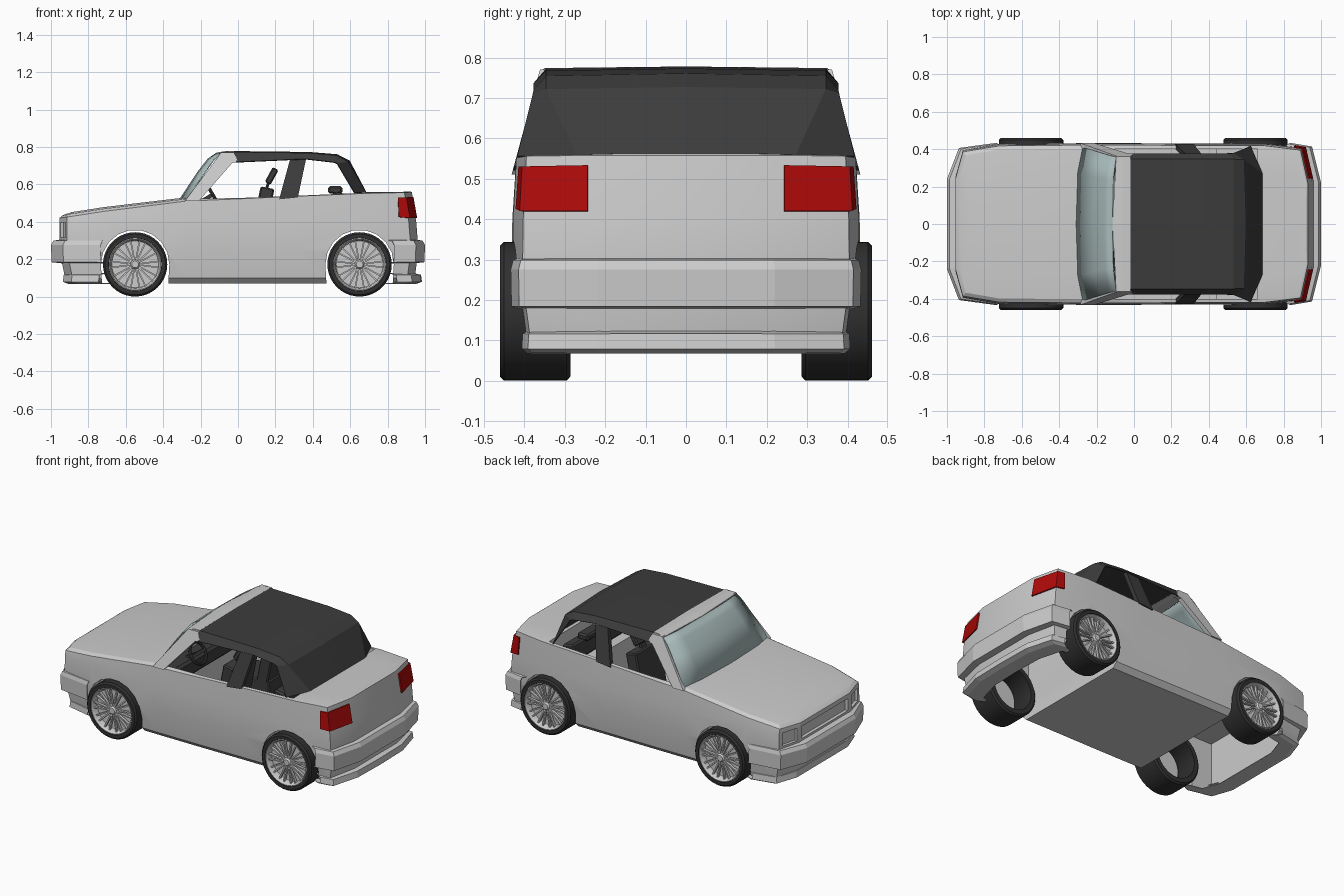
import bpy, bmesh
from math import sin, cos, pi, radians
from mathutils import Matrix, Vector, Euler

if "Cube" in bpy.data.objects:
    bpy.data.objects.remove(bpy.data.objects["Cube"])


def material(name, rgb):
    m = bpy.data.materials.new(name)
    m.diffuse_color = (*rgb, 1)
    m.use_nodes = True
    m.node_tree.nodes["Principled BSDF"].inputs["Base Color"].default_value = m.diffuse_color
    return m


DARK = material("dark fabric", (0.045, 0.045, 0.045))
RUBBER = material("rubber", (0.03, 0.03, 0.03))
RED = material("red lens", (0.42, 0.003, 0.003))
GLASS = material("tinted glass", (0.40, 0.50, 0.50))


def finish(name, bm, mat=None, mirror=False, thick=0):
    bmesh.ops.remove_doubles(bm, verts=bm.verts, dist=1e-5)
    bmesh.ops.recalc_face_normals(bm, faces=bm.faces)
    me = bpy.data.meshes.new(name)
    bm.to_mesh(me)
    bm.free()
    if mat:
        me.materials.append(mat)
    ob = bpy.data.objects.new(name, me)
    bpy.context.collection.objects.link(ob)
    if mirror:
        mod = ob.modifiers.new("mirror", 'MIRROR')
        mod.use_axis = (False, True, False)
    if thick:
        mod = ob.modifiers.new("thickness", 'SOLIDIFY')
        mod.thickness, mod.offset = thick, 0
    return ob


def surf(name, rows, mat=None, mirror=False, thick=0, cap=False):
    """Quad surface through rows of points; cap closes mirrored end sections."""
    bm = bmesh.new()
    g = [[bm.verts.new(p) for p in r] for r in rows]
    for a, b in zip(g, g[1:]):
        for j in range(len(a) - 1):
            bm.faces.new((a[j], a[j + 1], b[j + 1], b[j]))
    if cap:
        for r in (g[0], g[-1]):
            n = len(r) - 1
            for i in range(n // 2 - 1):
                bm.faces.new((r[i], r[i + 1], r[n - 2 - i], r[n - 1 - i]))
    return finish(name, bm, mat, mirror, thick)


def prism(name, pts, y_out, y_in, mat=None, mirror=False):
    """Side-view outline extruded between two y functions of z."""
    bm = bmesh.new()
    a = [bm.verts.new((x, y_out(z), z)) for x, z in pts]
    b = [bm.verts.new((x, y_in(z), z)) for x, z in pts]
    bm.faces.new(a)
    bm.faces.new(b)
    for i in range(len(a)):
        k = (i + 1) % len(a)
        bm.faces.new((a[i], a[k], b[k], b[i]))
    return finish(name, bm, mat, mirror)


def boxes(name, specs, mat=None, bevel=0):
    bm = bmesh.new()
    for c, s, r in specs:
        bmesh.ops.create_cube(bm, size=1, matrix=Matrix.LocRotScale(Vector(c), Euler(r), Vector(s)))
    ob = finish(name, bm, mat)
    if bevel:
        ob.modifiers.new("bevel", 'BEVEL').width = bevel
    return ob


def span(name, lo, hi):
    c = [(a + b) / 2 for a, b in zip(lo, hi)]
    return boxes(name, [(c, [b - a for a, b in zip(lo, hi)], (0, 0, 0))])


def lathe(name, prof, mat=None, n=40):
    rows = [[(r * cos(2 * pi * i / n), y, r * sin(2 * pi * i / n)) for r, y in prof] for i in range(n)]
    return surf(name, rows + rows[:1], mat)


def activate(ob):
    bpy.ops.object.select_all(action='DESELECT')
    ob.select_set(True)
    bpy.context.view_layer.objects.active = ob


def smooth(ob, degrees):
    activate(ob)
    bpy.ops.object.shade_smooth_by_angle(angle=radians(degrees))


def carve(target, cutter):
    cutter.hide_render = True
    mod = target.modifiers.new("cut", 'BOOLEAN')
    mod.operation, mod.solver, mod.object = 'DIFFERENCE', 'EXACT', cutter
    activate(target)
    bpy.ops.object.modifier_apply(modifier=mod.name)
    bpy.data.objects.remove(cutter)


# Body: lofted sections (x, half width, edge height, crown height)
stations = [(-.955, .25, .42, .44), (-.915, .395, .425, .452), (-.72, .428, .455, .478),
            (-.28, .432, .51, .53), (0, .432, .522, .53), (.3, .43, .536, .54),
            (.69, .43, .552, .558), (.925, .405, .556, .56), (.965, .225, .558, .563)]
front_dx = [.04, .03, 0, 0, 0, .015, .03]
rear_dx = [-.02, -.02, 0, -.012, -.035, -.04, -.045]
rows = []
for x, w, ze, zc in stations:
    dx = front_dx if x < -.9 else rear_dx if x > .9 else [0] * 7
    half = [(w - .05, .07), (w - .02, .10), (w, .25), (w - .002, .40), (w - .01, ze),
            (w * .93, ze + (zc - ze) * .6), (w * .65, zc)]
    sec = [(x + d, y, z) for d, (y, z) in zip(dx, half)]
    sec += [(px, -y, z) for px, y, z in reversed(sec)]
    rows.append(sec + sec[:1])
body = surf("car_body", rows, cap=True)

# Cabin opening, hollow underside, wheel arches, grille and headlight recesses
WHEELS_X = (-.55, .65)
carve(body, span("cabin_cutter", (-.26, -.4, .12), (.44, .4, .9)))
carve(body, span("rear_cabin_cutter", (.43, -.4, .46), (.66, .4, .9)))
carve(body, span("front_cavity_cutter", (-.87, -.36, -.1), (-.375, .36, .40)))
carve(body, span("rear_cavity_cutter", (.475, -.36, -.1), (.90, .36, .42)))
for wx in WHEELS_X:
    arch = [(wx + .183 * cos(pi * i / 9), .172 + .185 * sin(pi * i / 9)) for i in range(10)]
    arch += [(wx - .17, -.05), (wx + .17, -.05)]
    carve(body, prism("arch_cutter", arch, lambda z: .6, lambda z: -.6))
carve(body, boxes("grille_cutter", [((-.955, 0, .355), (.04, .45, .075), (0, 0, 0))]))
for s in (1, -1):
    carve(body, boxes("headlight_cutter", [((-.936, s * .318, .355), (.035, .105, .08), (0, 0, -s * .269))]))
smooth(body, 14)

# Bumpers and lower lips: strips wrapped round the ends
def wrap_strip(name, path, section):
    return surf(name, [[(x * (1 - d), y * (1 - d), z) for x, y in path] for d, z in section], mirror=True, thick=.004)

bumper_section = [(.06, .305), (.012, .297), (0, .275), (.003, .185), (.07, .178)]
lip_section = [(.05, .125), (.005, .115), (0, .08), (.03, .07), (.12, .07)]
wrap_strip("front_bumper", [(-.998, 0), (-.998, .24), (-.935, .405), (-.735, .432)], bumper_section)
wrap_strip("rear_bumper", [(.998, 0), (.998, .22), (.95, .413), (.835, .432)], bumper_section)
wrap_strip("front_lip", [(-.935, 0), (-.935, .25), (-.89, .38), (-.745, .412)], lip_section)
wrap_strip("rear_lip", [(.982, 0), (.977, .22), (.93, .39), (.85, .405)], lip_section)

# Tail lights wrapping the rear corners
surf("tail_light", [[(.954, .243, .42), (.916, .409, .42), (.86, .418, .425)],
                    [(.934, .243, .533), (.898, .403, .53), (.855, .411, .53)]], RED, mirror=True, thick=.008)

# Windshield, its frame and the pillars
glass = surf("windshield", [[(-.31, 0, .52), (-.302, .28, .52), (-.275, .412, .515)],
                            [(-.215, 0, .665), (-.208, .25, .665), (-.18, .382, .66)],
                            [(-.16, 0, .735), (-.153, .24, .735), (-.13, .367, .73)],
                            [(-.115, 0, .766), (-.11, .24, .766), (-.095, .358, .763)]],
             GLASS, mirror=True, thick=.006)
smooth(glass, 35)
surf("windshield_header", [[(-.115, 0, .766), (-.095, .358, .763)],
                           [(-.065, 0, .774), (-.055, .35, .77)],
                           [(-.02, 0, .774), (-.02, .345, .769)]], mirror=True, thick=.008)
lean = lambda z: .421 - (z - .55) * .27
lean_in = lambda z: lean(z) - .028
prism("windshield_pillar", [(-.285, .51), (-.21, .51), (-.03, .715), (.0, .72), (-.02, .77), (-.09, .77)],
      lean, lean_in, mirror=True)
prism("middle_pillar", [(.22, .52), (.32, .53), (.365, .74), (.28, .74)], lean, lean_in, DARK, True)

# Fabric roof with rails and rear corners
surf("soft_top", [[(-.02, 0, .775), (-.02, .345, .77), (-.01, .375, .718)],
                  [(.38, 0, .77), (.38, .345, .765), (.36, .375, .735)],
                  [(.53, 0, .758), (.53, .345, .752), (.515, .375, .717)],
                  [(.595, 0, .725), (.585, .345, .72), (.53, .377, .71)],
                  [(.685, 0, .555), (.685, .27, .555), (.622, .416, .555)]], DARK, mirror=True, thick=.006)

# Interior
for side, y in (("left", -.2), ("right", .2)):
    boxes(side + "_seat", [((.03, y, .26), (.26, .24, .14), (0, -.08, 0)),
                           ((.125, y, .42), (.075, .24, .33), (0, .2, 0)),
                           ((.18, y, .645), (.035, .13, .09), (0, .5, 0)),
                           ((.155, y, .585), (.015, .06, .06), (0, .35, 0))], DARK, .012)
boxes("rear_seat", [((.54, 0, .505), (.08, .76, .10), (0, .2, 0))]
      + [((.52, s * .2, .57), (.075, .15, .04), (0, 0, 0)) for s in (1, -1)], DARK, .01)
boxes("dashboard", [((-.215, 0, .455), (.11, .79, .1), (0, 0, 0))], DARK, .015)
bpy.ops.mesh.primitive_torus_add(location=(-.135, -.2, .545), rotation=(0, radians(60), 0), major_radius=.065,
                                 minor_radius=.009, major_segments=24, minor_segments=8)
bpy.context.object.name = "steering_wheel"
bpy.context.object.data.materials.append(DARK)
boxes("steering_column", [((-.17, -.2, .525), (.09, .02, .02), (0, radians(-30), 0)),
                          ((-.135, -.2, .545), (.012, .12, .02), (0, radians(-30), 0))], DARK)

# Wheels: tyre, dished rim and paired thin spokes, shared by all four corners
tyre = lathe("tyre", [(.134, -.0875), (.162, -.0875), (.172, -.078), (.172, .076), (.162, .086),
                      (.142, .086), (.137, .078), (.134, -.0875)], RUBBER)
rim = lathe("rim", [(.0, .045), (.125, .045), (.13, .075), (.137, .085), (.143, .083), (.143, .07)])
hub = lathe("hub", [(0, .08), (.018, .08), (.026, .07), (.026, .045)], n=20)
spoke_boxes = []
for i in range(20):
    a = 2 * pi * (i // 2) / 10 + (.13 if i % 2 else -.13)
    spoke_boxes.append(((.076 * cos(a), .063, .076 * sin(a)), (.115, .016, .008), (0, -a, 0)))
spokes = boxes("spokes", spoke_boxes)
for ob in (tyre, rim, hub):
    smooth(ob, 35)
for part in (tyre, rim, hub, spokes):
    first = True
    for wx in WHEELS_X:
        for s in (1, -1):
            ob = part if first else part.copy()
            if not first:
                bpy.context.collection.objects.link(ob)
            first = False
            ob.location = (wx, s * .374, .172)
            ob.rotation_euler = (0, 0, 0 if s > 0 else pi)
